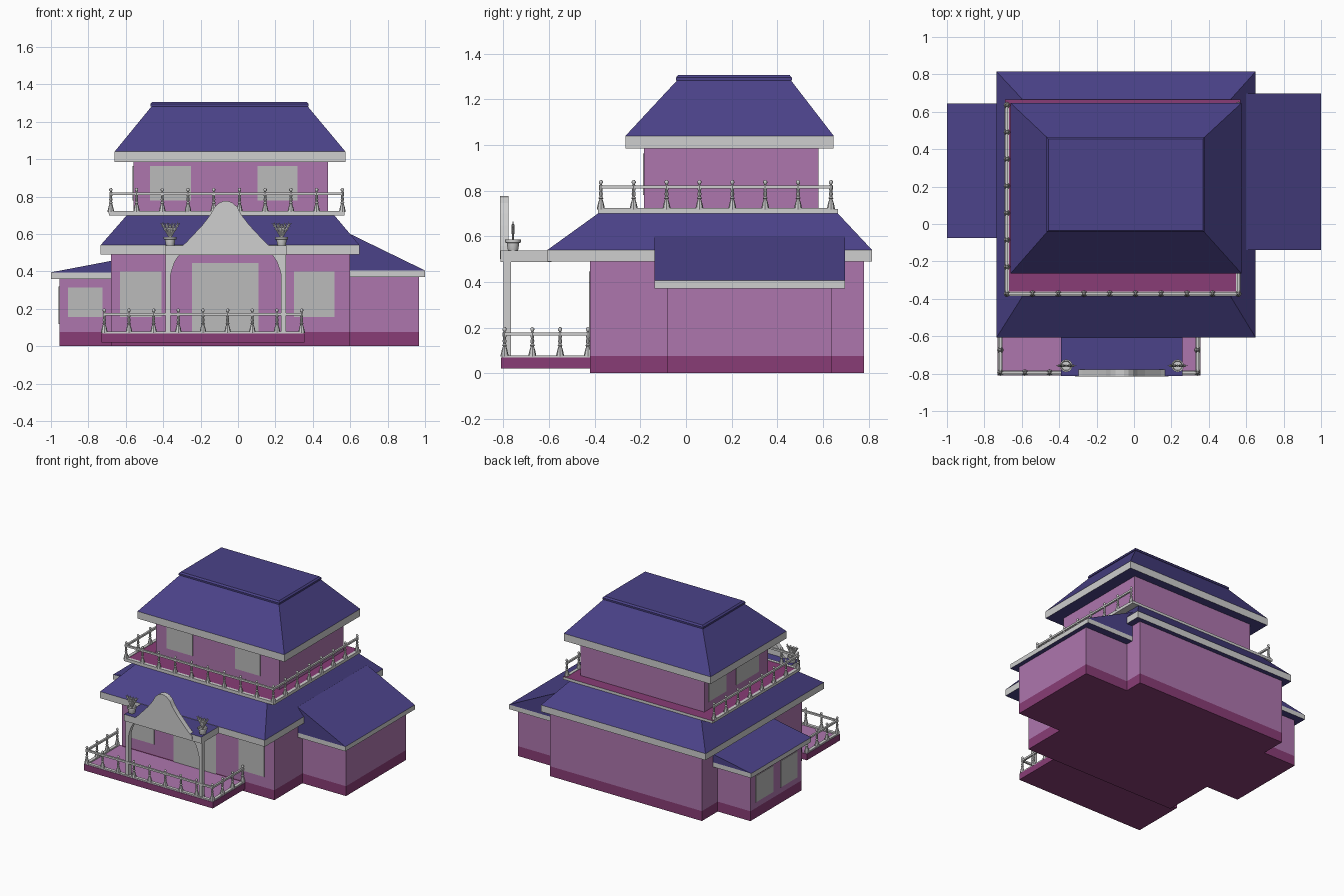
import bpy, bmesh, math
from mathutils import Matrix, Vector

if "Cube" in bpy.data.objects:
    bpy.data.objects.remove(bpy.data.objects["Cube"])


def material(name, rgb):
    m = bpy.data.materials.new(name)
    m.diffuse_color = (*rgb, 1)
    m.use_nodes = True
    m.node_tree.nodes["Principled BSDF"].inputs["Base Color"].default_value = m.diffuse_color
    return m


WALL = material("mauve wall", (0.42, 0.18, 0.42))
BASE = material("plum base", (0.25, 0.046, 0.18))
ROOF = material("indigo roof", (0.07, 0.055, 0.25))
TRIM = material("pale trim", (0.62, 0.62, 0.62))
GLASS = material("grey window", (0.5, 0.5, 0.5))


def finish(name, bm, mats, rule=None, smooth=False):
    bmesh.ops.recalc_face_normals(bm, faces=bm.faces)
    bm.normal_update()
    if rule:
        for f in bm.faces:
            f.material_index = rule(f)
    me = bpy.data.meshes.new(name)
    bm.to_mesh(me)
    bm.free()
    for m in mats:
        me.materials.append(m)
    ob = bpy.data.objects.new(name, me)
    bpy.context.collection.objects.link(ob)
    if smooth:
        bpy.context.view_layer.objects.active = ob
        ob.select_set(True)
        bpy.ops.object.shade_smooth_by_angle(angle=math.radians(40))
        ob.select_set(False)
    return ob


def rings(name, levels, mats, rule=None):
    """Stack of rectangles (x0, x1, y0, y1, z), bridged and capped."""
    bm = bmesh.new()
    loops = [[bm.verts.new(p) for p in ((a, c, z), (b, c, z), (b, d, z), (a, d, z))]
             for a, b, c, d, z in levels]
    bm.faces.new(loops[0][::-1])
    bm.faces.new(loops[-1])
    for lo, hi in zip(loops, loops[1:]):
        for i in range(4):
            j = (i + 1) % 4
            bm.faces.new((lo[i], lo[j], hi[j], hi[i]))
    return finish(name, bm, mats, rule)


def box(name, x0, x1, y0, y1, z0, z1, mats, rule=None):
    return rings(name, [(x0, x1, y0, y1, z0), (x0, x1, y0, y1, z1)], mats, rule)


def roof(name, eave, z0, z1, *tops):
    """Pale fascia band between z0 and z1, roof colour elsewhere."""
    def rule(f):
        zc = f.calc_center_median().z
        return 1 if abs(f.normal.z) < 0.1 and z0 < zc < z1 else 0
    return rings(name, [(*eave, z0), (*eave, z1), *tops], [ROOF, TRIM], rule)


def walls(name, x0, x1, y0, y1, top, band=0.075):
    box(name + "_base", x0, x1, y0, y1, 0, band, [BASE])
    box(name + "_walls", x0, x1, y0, y1, band, top, [WALL])


def extrude_xz(name, pts, y0, y1, mat):
    bm = bmesh.new()
    f = bm.faces.new([bm.verts.new((x, y0, z)) for x, z in pts])
    geo = bmesh.ops.extrude_face_region(bm, geom=[f])["geom"]
    bmesh.ops.translate(bm, vec=(0, y1 - y0, 0),
                        verts=[v for v in geo if isinstance(v, bmesh.types.BMVert)])
    return finish(name, bm, [mat])


def lathe(bm, profile, at, n=8):
    prev = None
    for r, z in profile:
        ring = [bm.verts.new((at[0] + r * math.cos(t), at[1] + r * math.sin(t), at[2] + z))
                for t in (2 * math.pi * i / n for i in range(n))]
        if prev:
            for i in range(n):
                bm.faces.new((prev[i], prev[(i + 1) % n], ring[(i + 1) % n], ring[i]))
        else:
            bm.faces.new(ring[::-1])
        prev = ring
    bm.faces.new(prev)


# Ground storey, side wings and upper storey
walls("main_house", -0.68, 0.60, -0.42, 0.78, 0.50)
walls("left_wing", -0.955, -0.67, -0.025, 0.59, 0.37)
walls("right_wing", 0.59, 0.967, -0.083, 0.638, 0.38)
box("upper_walls", -0.56, 0.48, -0.185, 0.58, 0.71, 0.99, [WALL])

# Roofs
roof("main_roof", (-0.735, 0.65, -0.607, 0.815), 0.49, 0.54, (-0.595, 0.515, -0.385, 0.665, 0.70))
roof("upper_roof", (-0.66, 0.575, -0.265, 0.647), 0.985, 1.04,
     (-0.46, 0.37, -0.037, 0.458, 1.285))
rings("roof_cap", [(-0.468, 0.378, -0.044, 0.464, 1.283), (-0.468, 0.378, -0.044, 0.464, 1.295),
                   (-0.458, 0.368, -0.034, 0.454, 1.306)], [ROOF])
roof("left_wing_roof", (-1.0, -0.67, -0.075, 0.645), 0.36, 0.395, (-0.675, -0.67, -0.075, 0.645, 0.457))
roof("right_wing_roof", (0.59, 1.0, -0.138, 0.697), 0.37, 0.405, (0.59, 0.60, -0.138, 0.697, 0.60))
roof("porch_roof", (-0.39, 0.26, -0.812, -0.59), 0.488, 0.538)

# Balcony slab with plum floor and pale edge
box("balcony_floor", -0.69, 0.57, -0.385, 0.665, 0.70, 0.72, [TRIM, BASE],
    lambda f: 1 if f.normal.z > 0.5 else 0)

# Porch platform with mauve floor
box("porch_platform", -0.73, 0.355, -0.81, -0.41, 0.02, 0.068, [BASE, WALL],
    lambda f: 1 if f.normal.z > 0.5 else 0)

# Windows and door as thin plates
T = 0.004
for name, x0, x1, z0, z1, y in (
        ("front_window_left", -0.63, -0.41, 0.155, 0.40, -0.42),
        ("front_window_right", 0.30, 0.515, 0.155, 0.40, -0.42),
        ("front_door", -0.245, 0.11, 0.068, 0.445, -0.42),
        ("upper_window_left", -0.47, -0.25, 0.78, 0.963, -0.185),
        ("upper_window_right", 0.105, 0.317, 0.78, 0.963, -0.185),
        ("left_wing_front_window", -0.91, -0.725, 0.155, 0.315, -0.025)):
    box(name, x0, x1, y - T, y + T, z0, z1, [GLASS])
for name, y0, y1, z0, z1, x in (
        ("left_wing_window_back", 0.32, 0.53, 0.12, 0.32, -0.955),
        ("left_wing_window_front", 0.03, 0.23, 0.12, 0.32, -0.955),
        ("upper_side_window_back", 0.32, 0.53, 0.78, 0.963, -0.56),
        ("upper_side_window_front", -0.07, 0.20, 0.78, 0.963, -0.56)):
    box(name, x - T, x + T, y0, y1, z0, z1, [GLASS])

# Porch gable with flared outline
CX = -0.065
half = [(0.25, 0.50), (0.25, 0.522), (0.21, 0.557), (0.125, 0.648), (0.085, 0.70),
        (0.06, 0.745), (0.035, 0.767), (0.012, 0.776)]
extrude_xz("porch_gable", [(CX + x, z) for x, z in half] + [(CX - x, z) for x, z in half[::-1]],
           -0.815, -0.777, TRIM)

# Porch columns, curved brackets and potted plants, mirrored about the gable
POT = [(0.018, 0), (0.021, 0.005), (0.026, 0.035), (0.027, 0.045), (0.034, 0.047),
       (0.034, 0.06), (0.027, 0.06), (0.024, 0.05)]
for s, side in ((-1, "left"), (1, "right")):
    xs = sorted((CX + s * 0.295, CX + s * 0.322))
    box(side + "_column", *xs, -0.80, -0.767, 0.066, 0.49, [TRIM])
    arc = [(0.298, 0.37), (0.288, 0.41), (0.274, 0.45), (0.255, 0.48), (0.235, 0.50), (0.298, 0.50)]
    extrude_xz(side + "_bracket", [(CX + s * x, z) for x, z in arc], -0.80, -0.767, TRIM)
    at = (CX + s * 0.298, -0.758, 0.525)
    bm = bmesh.new()
    lathe(bm, POT, at, 12)
    finish(side + "_pot", bm, [TRIM], smooth=True)
    bm = bmesh.new()
    for a, length in ((-28, 0.085), (-14, 0.075), (0, 0.07), (14, 0.075), (28, 0.085)):
        rot = (Matrix.Translation(Vector(at) + Vector((0, 0, 0.05))) @ Matrix.Rotation(math.radians(a), 4, 'Y'))
        stem = bmesh.ops.create_cone(bm, cap_ends=True, segments=6, radius1=0.004, radius2=0.007,
                                     depth=length, matrix=rot @ Matrix.Translation((0, 0, length / 2)))
        # small leaf pairs along each stem
        for k in (0.6, 0.8, 1.0):
            for t in (-35, 35):
                leaf = rot @ Matrix.Translation((0, 0, length * k)) @ Matrix.Rotation(math.radians(t), 4, 'Y')
                bmesh.ops.create_cone(bm, cap_ends=True, segments=5, radius1=0.005, radius2=0.001,
                                      depth=0.02, matrix=leaf @ Matrix.Translation((0, 0, 0.006)))
    finish(side + "_plant", bm, [TRIM])

# Railings: turned posts between a bottom and a top rail
POST = [(0.017, 0), (0.017, 0.008), (0.012, 0.03), (0.007, 0.045), (0.011, 0.05), (0.006, 0.056),
        (0.009, 0.068), (0.006, 0.08), (0.008, 0.088), (0.008, 0.106), (0.004, 0.11),
        (0.009, 0.117), (0.009, 0.123), (0.003, 0.13)]


def railing(name, p, q, z, n, skip_first=False):
    (x0, y0), (x1, y1) = p, q
    bm = bmesh.new()
    for i in range(1 if skip_first else 0, n):
        t = i / (n - 1)
        lathe(bm, POST, (x0 + (x1 - x0) * t, y0 + (y1 - y0) * t, z))
    finish(name + "_posts", bm, [TRIM], smooth=True)
    xa, xb, ya, yb = min(x0, x1), max(x0, x1), min(y0, y1), max(y0, y1)
    for part, w, a, b in (("bottom_rail", 0.012, -0.008, 0.006), ("top_rail", 0.007, 0.092, 0.106)):
        box(f"{name}_{part}", xa - w, xb + w, ya - w, yb + w, z + a, z + b, [TRIM])


B = 0.717
railing("balcony_front", (-0.68, -0.373), (0.558, -0.373), B, 10)
railing("balcony_left", (-0.68, -0.373), (-0.68, 0.635), B, 8, True)
railing("balcony_right", (0.558, -0.373), (0.558, 0.635), B, 8, True)
P = 0.072
railing("porch_front", (-0.715, -0.795), (0.34, -0.795), P, 9)
railing("porch_left", (-0.715, -0.795), (-0.715, -0.43), P, 4, True)
railing("porch_right", (0.34, -0.795), (0.34, -0.43), P, 4, True)
